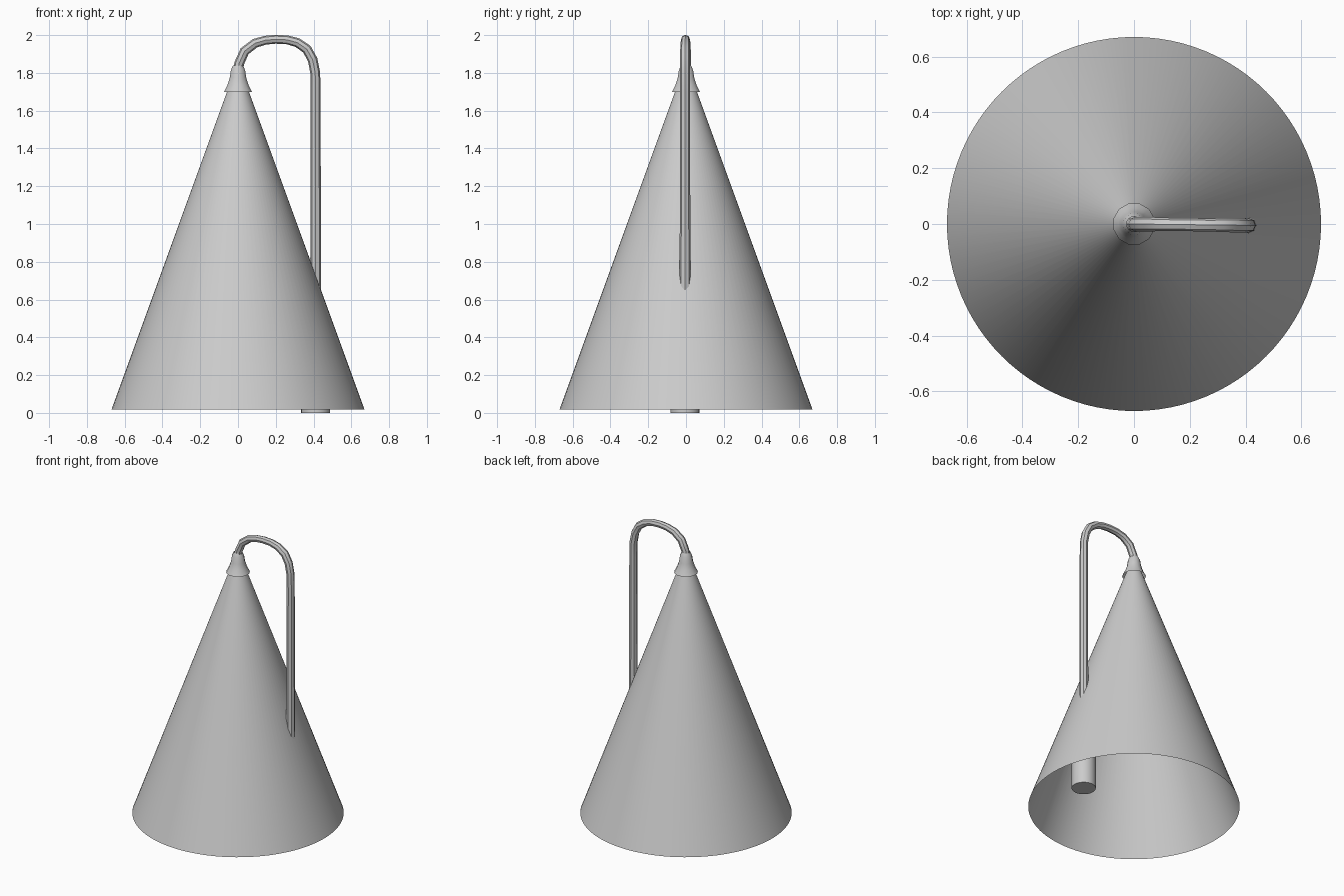
import bpy, bmesh, math

if "Cube" in bpy.data.objects:
    bpy.data.objects.remove(bpy.data.objects["Cube"])


def lathe(name, profile, sides, centre=(0, 0), cap=False, turn=0.0):
    """Revolve (radius, z) points around a vertical axis."""
    bm = bmesh.new()
    rings = []
    for r, z in profile:
        ring = []
        for i in range(sides):
            a = 2 * math.pi * i / sides + turn
            ring.append(bm.verts.new((centre[0] + r * math.cos(a),
                                      centre[1] + r * math.sin(a), z)))
        rings.append(ring)
    for lo, hi in zip(rings, rings[1:]):
        for i in range(sides):
            j = (i + 1) % sides
            bm.faces.new((lo[i], lo[j], hi[j], hi[i]))
    if cap:
        bm.faces.new(rings[0][::-1])
    mesh = bpy.data.meshes.new(name)
    bm.to_mesh(mesh)
    bm.free()
    obj = bpy.data.objects.new(name, mesh)
    bpy.context.collection.objects.link(obj)
    smooth(obj)
    return obj


def smooth(obj):
    bpy.ops.object.select_all(action='DESELECT')
    obj.select_set(True)
    bpy.context.view_layer.objects.active = obj
    bpy.ops.object.shade_smooth_by_angle(angle=math.radians(40))


# Open conical shade, a single thin surface
lathe("shade", [(0.67, 0.017), (0.058, 1.70), (0.018, 1.81)], 96)

# Flared collar at the tip of the shade
lathe("collar", [(0.076, 1.70), (0.058, 1.735), (0.045, 1.775), (0.039, 1.815),
                 (0.027, 1.84)], 12, turn=math.pi / 12)

# Bent stem: rises from the collar, hooks over and drops through the shade
path = [(0.0, 1.79, 1), (0.006, 1.85, 1), (0.035, 1.915, 1), (0.09, 1.957, 0.95),
        (0.145, 1.973, 0.9), (0.20, 1.978, 0.9), (0.26, 1.975, 0.9),
        (0.315, 1.96, 0.95), (0.365, 1.925, 1), (0.395, 1.87, 1), (0.409, 1.80, 1),
        (0.411, 1.70, 1), (0.411, 0.95, 1.08), (0.411, 0.40, 1.15)]
curve = bpy.data.curves.new("stem", 'CURVE')
curve.dimensions = '3D'
curve.bevel_depth = 0.026
curve.bevel_resolution = 2
curve.use_fill_caps = True
spline = curve.splines.new('POLY')
spline.points.add(len(path) - 1)
for p, (x, z, r) in zip(spline.points, path):
    p.co = (x, -0.005 * x / 0.41, z, 1)
    p.radius = r
stem = bpy.data.objects.new("stem", curve)
bpy.context.collection.objects.link(stem)
bpy.ops.object.select_all(action='DESELECT')
stem.select_set(True)
bpy.context.view_layer.objects.active = stem
bpy.ops.object.convert(target='MESH')
smooth(bpy.context.view_layer.objects.active)

# Bulb socket hanging inside the shade at the end of the stem
lathe("socket", [(0.077, 0.0), (0.077, 0.36), (0.06, 0.42), (0.028, 0.46)], 24,
      centre=(0.411, -0.006), cap=True)
